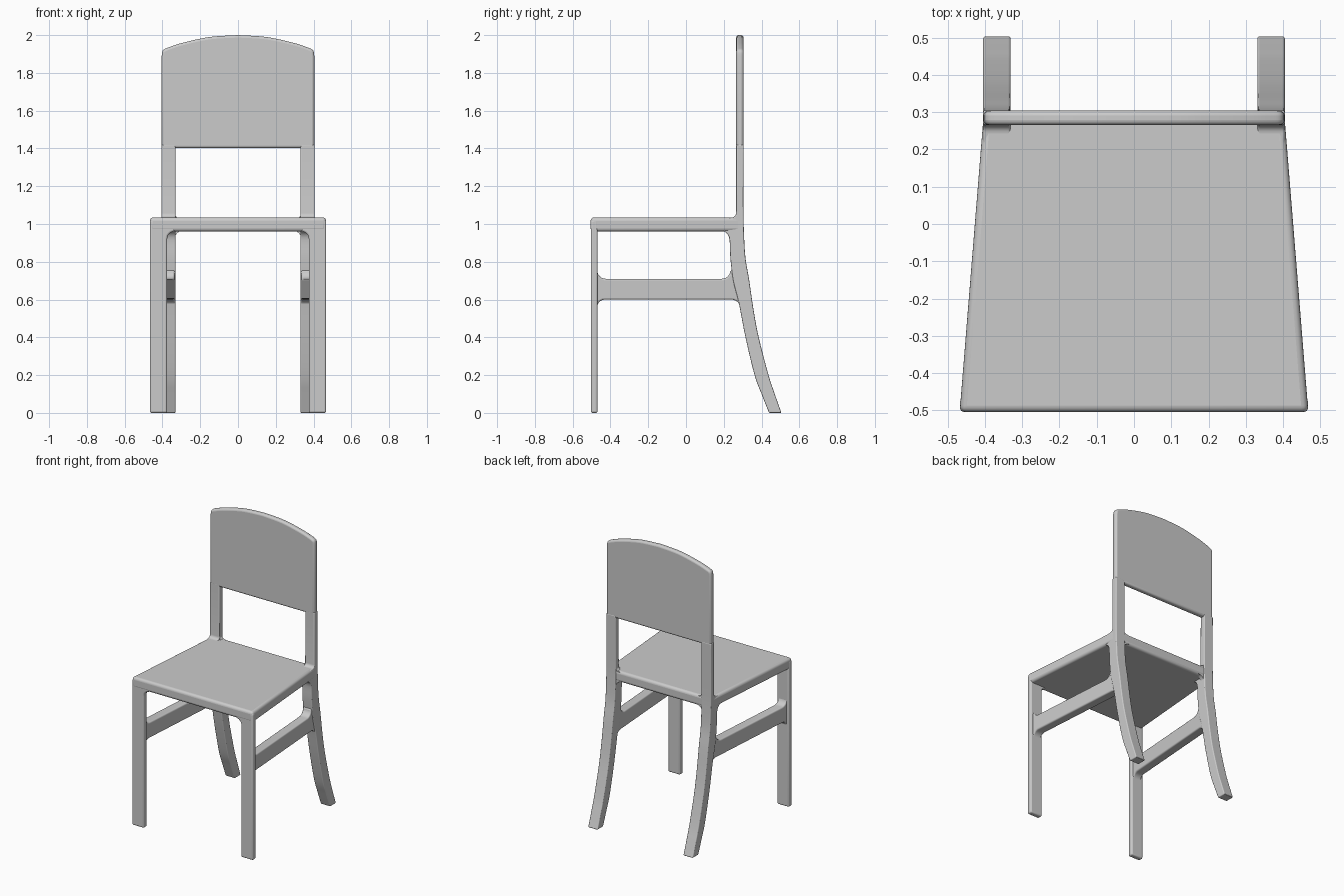
import bpy, bmesh
from math import cos, sin, radians

if "Cube" in bpy.data.objects:
    bpy.data.objects.remove(bpy.data.objects["Cube"])


def arc(cx, cy, r, a0, a1, n=6):
    return [(cx + r * cos(radians(a0 + (a1 - a0) * i / n)),
             cy + r * sin(radians(a0 + (a1 - a0) * i / n))) for i in range(n + 1)]


def smooth(pts, n=5):
    """Catmull-Rom curve through the given points."""
    p = [pts[0]] + pts + [pts[-1]]
    out = []
    for i in range(1, len(p) - 2):
        a, b, c, d = p[i - 1:i + 3]
        for k in range(n):
            t = k / n
            out.append(tuple(0.5 * (2 * b[j] + (c[j] - a[j]) * t
                       + (2 * a[j] - 5 * b[j] + 4 * c[j] - d[j]) * t * t
                       + (3 * b[j] - a[j] - 3 * c[j] + d[j]) * t ** 3) for j in (0, 1)))
    return out + [pts[-1]]


def prism(name, pts, axis, lo, hi, bevel, mirror=False, shear=0.0):
    """Extrude a 2D outline along an axis, round its rims, optionally mirror in x."""
    place = {'x': lambda u, v, w: (w + shear * u, u, v),
             'y': lambda u, v, w: (u, w, v),
             'z': lambda u, v, w: (u, v, w)}[axis]
    bm = bmesh.new()
    a = [bm.verts.new(place(u, v, lo)) for u, v in pts]
    b = [bm.verts.new(place(u, v, hi)) for u, v in pts]
    bm.faces.new(a)
    bm.faces.new(b[::-1])
    n = len(pts)
    for i in range(n):
        j = (i + 1) % n
        bm.faces.new((a[i], b[i], b[j], a[j]))
    bmesh.ops.recalc_face_normals(bm, faces=bm.faces)
    me = bpy.data.meshes.new(name)
    bm.to_mesh(me)
    bm.free()
    ob = bpy.data.objects.new(name, me)
    bpy.context.collection.objects.link(ob)
    if bevel:
        m = ob.modifiers.new("round", 'BEVEL')
        m.width, m.segments, m.limit_method, m.angle_limit = bevel, 4, 'ANGLE', radians(40)
    if mirror:
        m = ob.modifiers.new("mirror", 'MIRROR')
        m.use_mirror_merge = False
    bpy.ops.object.select_all(action='DESELECT')
    ob.select_set(True)
    bpy.context.view_layer.objects.active = ob
    bpy.ops.object.shade_smooth_by_angle(angle=radians(40))
    return ob


# Tapered seat slab
prism("seat", [(-0.468, -0.505), (0.468, -0.505), (0.403, 0.3), (-0.403, 0.3)],
      'z', 0.96, 1.035, 0.018)

# Front legs, flaring into the underside of the seat
leg = [(0.467, 0), (0.467, 1.02), (0.335, 1.02)] + arc(0.335, 0.92, 0.04, 90, 0) + [(0.375, 0)]
prism("front_leg", leg, 'y', -0.504, -0.468, 0.01, mirror=True)

# Curved back legs continuing up as posts
front_edge = smooth([(0.44, 0), (0.4, 0.1), (0.363, 0.2), (0.315, 0.4), (0.28, 0.58),
                     (0.25, 0.7), (0.235, 0.82), (0.228, 0.93), (0.195, 0.965)])
back_edge = smooth([(0.305, 1.42), (0.304, 1.1), (0.307, 0.95), (0.315, 0.82), (0.335, 0.7),
                    (0.357, 0.55), (0.385, 0.4), (0.437, 0.2), (0.47, 0.1), (0.505, 0)])
post = [(0.2, 1.03)] + arc(0.243, 1.057, 0.022, -90, 0) + [(0.266, 1.42)]
prism("back_leg", front_edge + post + back_edge, 'x', 0.331, 0.405, 0.018, mirror=True)

# Side rungs with flared ends
rung = (arc(-0.425, 0.755, 0.045, 180, 270) + arc(0.19, 0.755, 0.045, 270, 360)
        + [(0.285, 0.755), (0.315, 0.545)] + arc(0.24, 0.55, 0.05, 5, 90)
        + arc(-0.43, 0.56, 0.04, 90, 180) + [(-0.488, 0.56), (-0.488, 0.755)])
prism("side_rung", rung, 'x', 0.352, 0.417, 0.018, mirror=True, shear=-0.07)

# Fillets joining the posts to the seat
corner = ([(0.385, 0.9)] + arc(0.29, 0.92, 0.045, 0, 90)
          + arc(0.305, 1.06, 0.03, -90, 0) + [(0.385, 1.08)])
prism("seat_fillet", corner, 'y', 0.268, 0.298, 0, mirror=True)

# Backrest panel with an arched top
top = smooth([(0.404, 1.89), (0.398, 1.918), (0.37, 1.934), (0.29, 1.96),
              (0.15, 1.99), (0, 2.0)])
panel = [(0.404, 1.402)] + top + [(-x, z) for x, z in top[-2::-1]] + [(-0.404, 1.402)]
prism("backrest", panel, 'y', 0.266, 0.304, 0.013)
